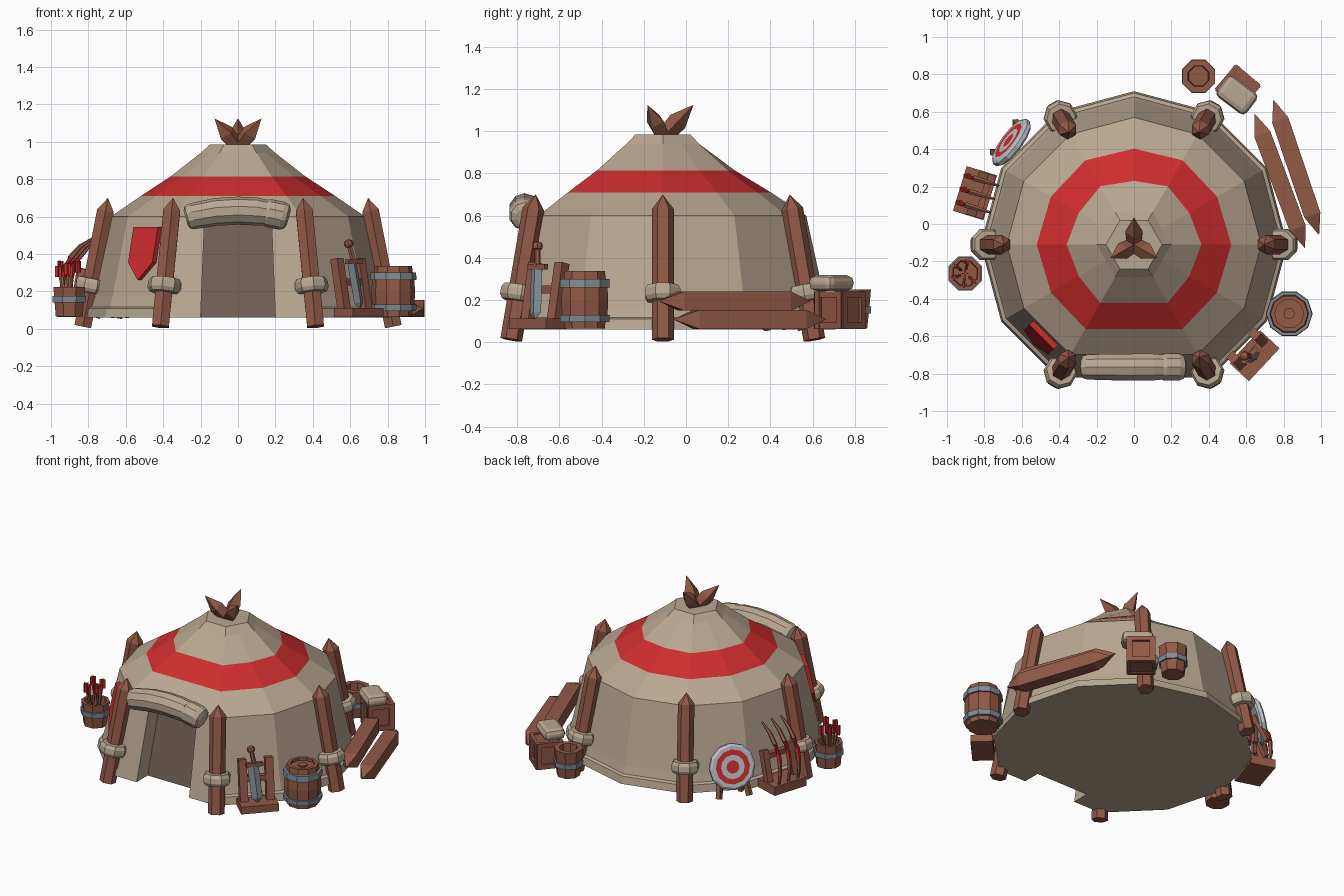
import bpy, bmesh, math
from mathutils import Vector as V, Matrix as M

if "Cube" in bpy.data.objects:
    bpy.data.objects.remove(bpy.data.objects["Cube"])

def mat(name, c):
    m = bpy.data.materials.new(name)
    m.diffuse_color = (*c, 1)
    m.use_nodes = True
    m.node_tree.nodes["Principled BSDF"].inputs["Base Color"].default_value = m.diffuse_color
    return m
CLOTH = mat("canvas", (.485, .386, .283))
RED = mat("red", (.62, .026, .027))
WOOD = mat("wood", (.283, .1, .062))
DARK = mat("dark_doorway", (.162, .117, .093))
METAL = mat("metal", (.22, .26, .30))
PALE = mat("pale_paint", (.52, .56, .60))
CY = -.11                                  # tent centre in y

def polar(deg, r, z=0):
    a = math.radians(deg)
    return V((r * math.cos(a), CY + r * math.sin(a), z))

def direction(deg):
    return V((math.cos(math.radians(deg)), math.sin(math.radians(deg)), 0))

def finish(name, bm, mats):
    bmesh.ops.remove_doubles(bm, verts=bm.verts, dist=1e-5)
    bmesh.ops.recalc_face_normals(bm, faces=bm.faces)
    me = bpy.data.meshes.new(name)
    bm.to_mesh(me)
    bm.free()
    for m in mats:
        me.materials.append(m)
    ob = bpy.data.objects.new(name, me)
    bpy.context.collection.objects.link(ob)
    return ob

def sweep(name, pts, radii, n, mats, ids=None, axis=None, ref=None, spin=0):
    """Rings of n points along a path; ids gives the material of each segment."""
    bm = bmesh.new()
    pts = [V(p) for p in pts]
    rings = []
    for i, p in enumerate(pts):
        t = V(axis) if axis else pts[min(i + 1, len(pts) - 1)] - pts[max(i - 1, 0)]
        t = t.normalized()
        k = V(ref) if ref else (V((0, 0, 1)) if abs(t.z) < .9 else V((1, 0, 0)))
        u = (k - t * k.dot(t)).normalized()
        w = t.cross(u)
        r = max(radii[i], 1e-7)
        rings.append([bm.verts.new(p + r * (u * math.cos(a) + w * math.sin(a)))
                      for a in (spin + 2 * math.pi * j / n for j in range(n))])
    for i in range(len(rings) - 1):
        for j in range(n):
            k = (j + 1) % n
            f = bm.faces.new((rings[i][j], rings[i][k], rings[i + 1][k], rings[i + 1][j]))
            f.material_index = ids[i] if ids else 0
    for i in (0, -1):
        if radii[i] > .001:
            bm.faces.new(rings[i]).material_index = ids[i] if ids else 0
    return finish(name, bm, mats)

def turned(name, base, profile, n, mats, ids=None, axis=(0, 0, 1), ref=None, spin=0):
    """Profile of (radius, height) along a fixed axis."""
    ax = V(axis).normalized()
    return sweep(name, [V(base) + ax * z for r, z in profile], [r for r, z in profile],
                 n, mats, ids, ax, ref, spin)

def bar(name, a, b, r, m=WOOD, n=4, ref=None):
    return sweep(name, [a, b], [r, r], n, [m], ref=ref, spin=math.pi / n)

def box(name, c, size, yaw, m, bevel=0, seg=2):
    bm = bmesh.new()
    bmesh.ops.create_cube(bm, size=1, matrix=M.Translation(c) @ M.Rotation(math.radians(yaw), 4, 'Z')
                          @ M.Diagonal((*size, 1)))
    ob = finish(name, bm, [m])
    if bevel:
        b = ob.modifiers.new("bevel", 'BEVEL')
        b.width, b.segments = bevel, seg
    return ob

# Tent shell: 12-sided wall blending into a 6-sided crown, front sector flat
prof = [(.06, .82), (.11, .81), (.118, .79), (.17, .775), (.60, .68),
        (.71, .52), (.815, .36), (.94, .20), (.985, .15)]
bm = bmesh.new()
rings = []
for z, r in prof:
    ring = []
    for j in range(12):
        f = 1
        if j % 2:
            f = .866 if j == 9 else 1 - .134 * min(1, max(0, (z - .6) / .34)) ** 2
        ring.append(bm.verts.new(polar(30 * j, r * f, z)))
    rings.append(ring)
for i in range(len(prof) - 1):
    for j in range(12):
        if i < 4 and j in (8, 9):
            continue
        k = (j + 1) % 12
        f = bm.faces.new((rings[i][j], rings[i][k], rings[i + 1][k], rings[i + 1][j]))
        f.material_index = 1 if i == 5 else 0
bm.faces.new(rings[-1])
# Front flaps, recess walls, dark doorway and floor
y0, y1, dep = CY - .71, CY - .595, .12
def door(s, top, back):
    return bm.verts.new((s * (.18 if top else .2), (y1 if top else y0) + dep * back, .56 if top else .06))
d = {(s, t, b): door(s, t, b) for s in (-1, 1) for t in (0, 1) for b in (0, 1)}
for s, j in ((-1, 8), (1, 10)):
    bm.faces.new([rings[i][j] for i in range(5)] + [d[s, 1, 0], d[s, 0, 0]])
    bm.faces.new((d[s, 0, 0], d[s, 1, 0], d[s, 1, 1], d[s, 0, 1]))
bm.faces.new((rings[4][8], rings[4][9], rings[4][10], d[1, 1, 0], d[-1, 1, 0]))
bm.faces.new((d[-1, 1, 0], d[1, 1, 0], d[1, 1, 1], d[-1, 1, 1]))
bm.faces.new((d[-1, 0, 1], d[1, 0, 1], d[1, 1, 1], d[-1, 1, 1])).material_index = 2
bm.faces.new([rings[0][j % 12] for j in range(10, 21)]
             + [d[-1, 0, 0], d[-1, 0, 1], d[1, 0, 1], d[1, 0, 0]])
finish("tent", bm, [CLOTH, RED, DARK])

# Six leaning stakes with cloth wraps
for a in range(0, 360, 60):
    lo, hi = polar(a, .83, .012), polar(a, .695, .70)
    ax, L = hi - lo, (hi - lo).length
    turned("stake", lo, [(.052, 0), (.052, L - .07), (0, L)], 6, [WOOD], axis=ax, ref=direction(a), spin=math.pi / 6)
    turned("stake_wrap", lo + ax * .32, [(.05, -.04), (.078, -.037), (.09, -.016), (.09, .016), (.078, .037), (.05, .04)],
           8, [CLOTH], axis=ax, ref=direction(a), spin=math.pi / 8)

# Crown spikes
for a in (90, 210, 330):
    lo, hi = polar(a + 180, .02, .95), polar(a, .145, 1.125)
    ax, L = hi - lo, (hi - lo).length
    turned("crown_spike", lo, [(.035, 0), (.047, L * .55), (0, L)], 4, [WOOD], axis=ax, ref=direction(a))

# Rolled door cloth, arched, with a thicker end piece
def roll(name, xs, rs):
    sweep(name, [(x, -.765, .632 - .5 * x * x) for x in xs], rs, 10, [CLOTH], ref=(0, 0, 1))
roll("door_roll", [-.28, -.27, -.245, -.12, 0, .1, .15], [.04, .062, .07, .074, .075, .075, .07])
roll("door_roll_end", [.135, .145, .165, .235, .26, .272], [.05, .068, .076, .076, .066, .04])

# Red banner on the front left wall
bm = bmesh.new()
n, t = direction(225), V((.707, -.707, 0))
vs = []
for s, h in ((-.092, .545), (.092, .545), (.092, .355), (0, .26), (-.092, .355)):
    vs.append(bm.verts.new(polar(225, (.68 + (.6 - h) * .221) * .966, h) + t * s))
ext = bmesh.ops.extrude_face_region(bm, geom=[bm.faces.new(vs)])
bmesh.ops.translate(bm, vec=n * .03, verts=[g for g in ext['geom'] if isinstance(g, bmesh.types.BMVert)])
finish("banner", bm, [RED])

# Barrel with two metal hoops
turned("barrel", (.83, -.48, .065),
       [(.1, 0), (.103, .03), (.122, .03), (.125, .065), (.113, .065), (.117, .13), (.113, .195), (.125, .195),
        (.122, .235), (.105, .235), (.1, .272), (.078, .272), (.078, .255), (.03, .255), (.03, .265), (0, .265)],
       10, [WOOD, METAL], [0, 1, 1, 1, 0, 0, 1, 1, 1] + [0] * 6)

# Sword stand
c, n, t = V((.645, -.705, 0)), direction(-43), direction(47)
box("sword_stand_base", c + V((0, 0, .087)), (.14, .24, .05), -43, WOOD)
for s in (-1, 1):
    p = c + t * .085 * s - n * .02
    bar("sword_stand_post", p + V((0, 0, .07)), p - n * .06 + V((0, 0, .375)), .036, ref=n)
bar("sword_stand_rail", c - t * .1 - n * .055 + V((0, 0, .25)), c + t * .1 - n * .055 + V((0, 0, .25)), .026)

# Sword leaning on the stand
top, tip = V((.592, -.705, .455)), V((.685, -.70, .11))
ax = (tip - top).normalized()
turned("sword_pommel", top, [(0, -.025), (.022, -.015), (.026, 0), (.022, .015), (0, .025)], 8, [WOOD], axis=ax)
bar("sword_grip", top, top + ax * .1, .015, n=6)
bar("sword_guard", top + ax * .1 - t * .055, top + ax * .1 + t * .055, .018)
blade = turned("sword_blade", (0, 0, 0), [(.036, .1), (.036, .32), (0, .355)], 4, [METAL], ref=(1, 0, 0))
blade.matrix_world = M.Translation(top) @ M((t, ax.cross(t).normalized(), ax)).transposed().to_4x4() @ M.Diagonal((1, .4, 1, 1))

# Two stacked sharpened beams
for a, b in (((.645, .59, .195), (.915, -.13, .195)), ((.745, .665, .108), (.99, -.06, .108))):
    a, b = V(a), V(b)
    sweep("sharpened_beam", [a, a.lerp(b, .15), a.lerp(b, .85), b], [0, .064, .064, 0], 4, [WOOD], spin=math.pi / 4)

# Crate with framed sides, and a sack on top
c = V((.555, .73, .152))
box("crate", c, (.145, .145, .165), -40, WOOD)
for k in range(4):
    u, w = direction(50 + 90 * k), direction(140 + 90 * k)
    for s in (-1, 1):
        box("crate_frame", c + u * .078 + w * .068 * s, (.024, .03, .178), 50 + 90 * k, WOOD)
        box("crate_frame", c + u * .078 + V((0, 0, .074 * s)), (.022, .11, .03), 50 + 90 * k, WOOD)
box("sack", (.55, .69, .28), (.2, .14, .075), -37, CLOTH, .03)

# Open bucket
turned("bucket", (.345, .79, .065),
       [(.075, 0), (.083, .07), (.094, .07), (.096, .105), (.087, .105), (.094, .185), (.06, .185), (.055, .1), (0, .1)],
       8, [WOOD, METAL], [0, 1, 1, 1, 0, 0, 0, 0], spin=math.pi / 8)

# Archery target with legs
c, n, t = V((-.655, .435, .25)), direction(143), direction(53)
turned("target", c, [(0, -.022), (.135, -.022), (.15, -.01), (.15, .012), (.135, .022), (.112, .022), (.078, .022), (.042, .022), (0, .022)],
       12, [PALE, RED], [0, 0, 0, 0, 0, 1, 0, 1], axis=n + V((0, 0, .27)))
for s in (-1, 1):
    bar("target_leg", c + t * .07 * s - n * .03, V((c.x, c.y, .06)) + t * .1 * s + n * .05, .022)
    bar("target_brace", c + t * .05 * s - n * .03, V((c.x, c.y, .06)) + t * .07 * s - n * .03, .02)

# Bow rack with three bows
c, n, t = V((-.85, .165, 0)), direction(163), direction(73)
box("bow_rack_base", c + V((0, 0, .092)), (.17, .25, .06), 163, WOOD)
for s in (-1, 1):
    p = c + t * .1 * s
    bar("bow_rack_post", p + V((0, 0, .08)), p - n * .06 + V((0, 0, .32)), .03, ref=n)
bar("bow_rack_rail", c - t * .12 - n * .05 + V((0, 0, .28)), c + t * .12 - n * .05 + V((0, 0, .28)), .024)
for s in (-1, 0, 1):
    path = [(.06, .11), (.075, .19), (.07, .27), (.055, .33), (.025, .38), (-.03, .44), (-.11, .49)]
    sweep("bow", [c + t * .075 * s + n * o + V((0, 0, h)) for o, h in path],
          [.008, .013, .016, .016, .016, .013, .006], 5, [WOOD, RED], [0, 0, 1, 1, 0, 0])

# Quiver tub with arrows
c = V((-.902, -.265, .065))
turned("arrow_tub", c, [(.078, 0), (.085, .075), (.096, .075), (.098, .11), (.088, .11), (.092, .16), (.072, .16), (.068, .1), (0, .1)],
       8, [WOOD, METAL], [0, 1, 1, 1, 0, 0, 0, 0], spin=math.pi / 8)
for k in range(6):
    o = direction(60 * k + 20) * (.045 if k else 0)
    lo, hi = c + o * .6 + V((0, 0, .09)), c + o * 1.5 + V((0, 0, .27 + .015 * (k % 3)))
    bar("arrow_shaft", lo, hi, .008)
    for q in (0, 90):
        box("arrow_feathers", lo.lerp(hi, .84), (.036, .007, .06), q + 25 * k, RED)
